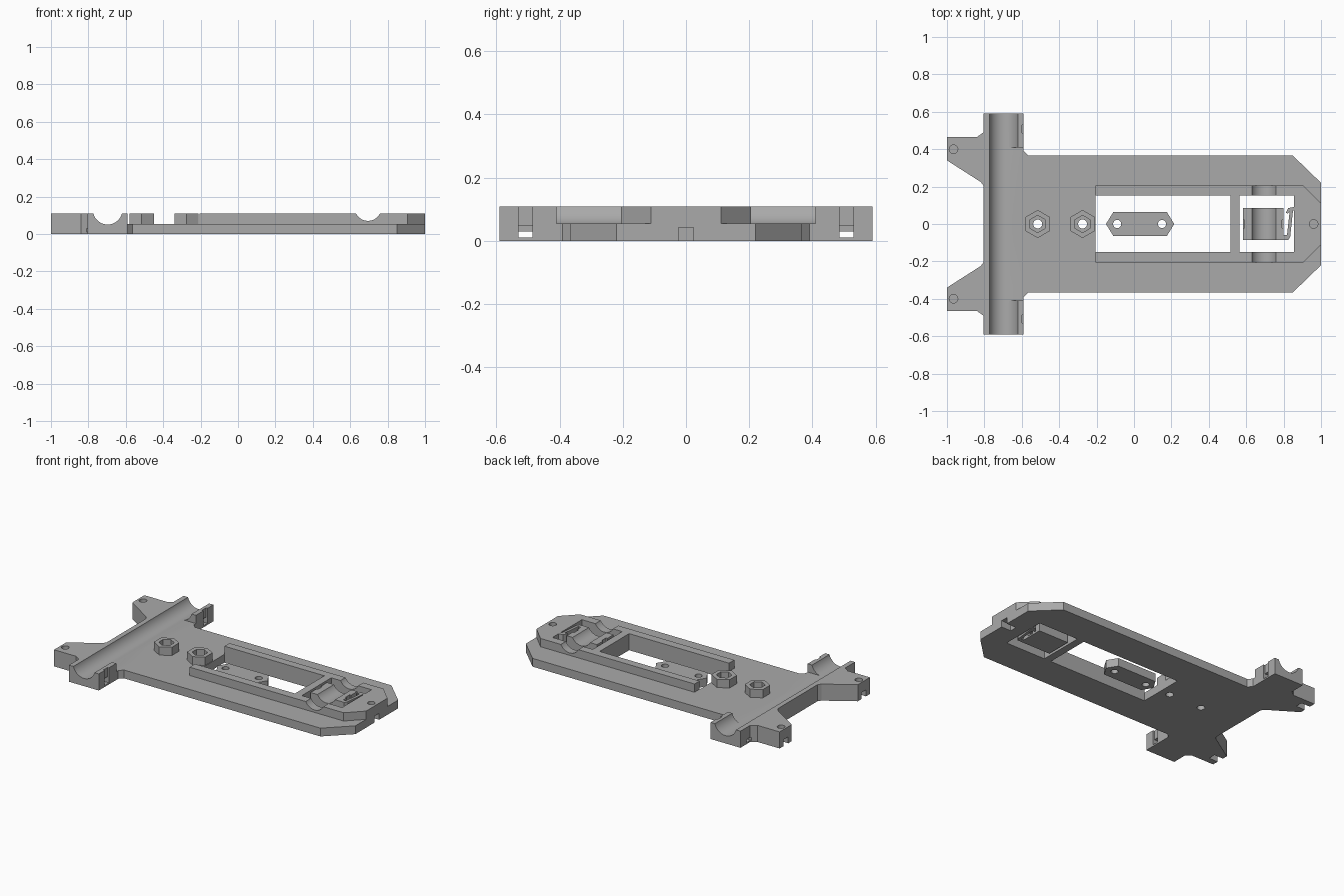
import bpy, bmesh, math
from mathutils import Matrix

if "Cube" in bpy.data.objects:
    bpy.data.objects.remove(bpy.data.objects["Cube"], do_unlink=True)

GREY = bpy.data.materials.new("plain_grey")
GREY.use_nodes = True
GREY.diffuse_color = (0.4, 0.4, 0.4, 1)
GREY.node_tree.nodes["Principled BSDF"].inputs["Base Color"].default_value = (0.4, 0.4, 0.4, 1)

MID, TOP = 0.054, 0.108   # plate surface and overall height
LOW, HIGH = -0.1, 0.3     # reach of through cutters


def prism(name, outline, z0, z1):
    """Extrude a flat outline from z0 to z1."""
    bm = bmesh.new()
    face = bm.faces.new([bm.verts.new((x, y, z0)) for x, y in outline])
    up = bmesh.ops.extrude_face_region(bm, geom=[face])["geom"]
    bmesh.ops.translate(bm, vec=(0, 0, z1 - z0),
                        verts=[v for v in up if isinstance(v, bmesh.types.BMVert)])
    bmesh.ops.recalc_face_normals(bm, faces=bm.faces)
    mesh = bpy.data.meshes.new(name)
    bm.to_mesh(mesh)
    bm.free()
    mesh.materials.append(GREY)
    obj = bpy.data.objects.new(name, mesh)
    bpy.context.collection.objects.link(obj)
    return obj


def box(name, x0, x1, y0, y1, z0, z1):
    return prism(name, [(x0, y0), (x1, y0), (x1, y1), (x0, y1)], z0, z1)


def round_prism(name, x, y, r, z0, z1, sides=24, turn=0.0):
    ring = [turn + 2 * math.pi * i / sides for i in range(sides)]
    return prism(name, [(x + r * math.cos(a), y + r * math.sin(a)) for a in ring], z0, z1)


def trough(x, z, r):
    """Cylinder along y used to cut a rounded channel."""
    obj = round_prism("trough_cutter", 0, 0, r, -1, 1, 64)
    obj.data.transform(Matrix.Translation((x, 0, z)) @ Matrix.Rotation(math.pi / 2, 4, "X"))
    return obj


def combine(target, other, operation="DIFFERENCE"):
    mod = target.modifiers.new("shape", "BOOLEAN")
    mod.operation, mod.solver, mod.object = operation, "EXACT", other
    bpy.context.view_layer.objects.active = target
    bpy.ops.object.modifier_apply(modifier=mod.name)
    bpy.data.objects.remove(other, do_unlink=True)


def mirrored(half):
    """Close an outline given for +y by reflecting it in y."""
    return half + [(x, -y) for x, y in reversed(half)]


# Chassis: low plate, raised rim, axle block and ears fused together
base = prism("chassis_plate", mirrored(
    [(-0.7, 0.39), (-0.59, 0.39), (-0.565, 0.365), (0.85, 0.365), (1, 0.22)]), 0, MID)
combine(base, prism("raised_rim", mirrored(
    [(-0.205, 0.205), (0.905, 0.205), (1, 0.11)]), 0, TOP), "UNION")

axle = box("axle_block", -0.805, -0.59, -0.59, 0.59, 0, TOP)
combine(axle, box("clearance", -0.697, -0.5, -0.41, 0.41, MID, HIGH))
combine(base, axle, "UNION")
for s in (-1, 1):
    ear = [(-0.78, 0.2), (-0.805, 0.205), (-0.82, 0.225), (-1, 0.34), (-1, 0.465),
           (-0.84, 0.465), (-0.805, 0.49), (-0.78, 0.49)]
    combine(base, prism("ear", [(x, s * y) for x, y in ear], 0, TOP), "UNION")

# Axle channel and tie slots at both ends
combine(base, trough(-0.697, 0.129, 0.0788))
for s in (-1, 1):
    y0, y1 = s * 0.5075 - 0.0215, s * 0.5075 + 0.0215
    combine(base, box("tie_tunnel", -0.9, -0.5, y0, y1, 0.01, 0.03))
    combine(base, box("tie_pocket", -0.63, -0.5, y0, y1, 0.01, 0.048))
    combine(base, box("tie_groove", -0.6, -0.5, y0, y1, 0.02, HIGH))

# Large window and seat window, with the cross bar left between them
combine(base, box("main_window", -0.206, 0.515, -0.15, 0.153, LOW, HIGH))
combine(base, box("seat_window", 0.565, 0.855, -0.15, 0.153, LOW, HIGH))
combine(base, trough(0.695, 0.141, 0.0712))

# Blind pin holes with open notches below
for x, y, x0, x1 in ((-0.965, 0.4, -1.1, -0.935), (-0.965, -0.4, -1.1, -0.935),
                     (0.96, 0, 0.93, 1.1)):
    combine(base, round_prism("pin_hole", x, y, 0.023, 0.06, HIGH))
    combine(base, box("notch", x0, x1, y - 0.024, y + 0.024, LOW, 0.042))

# Hexagonal bosses with nut pockets and bolt holes
for x in (-0.515, -0.275):
    turn = math.pi / 6
    combine(base, round_prism("boss", x, 0, 0.075, 0.02, TOP, 6, turn), "UNION")
    combine(base, round_prism("nut_pocket", x, 0, 0.046, 0.035, HIGH, 6, turn))
    combine(base, round_prism("bolt_hole", x, 0, 0.024, LOW, HIGH))

# Loose clamp plate inside the main window
clamp = prism("clamp_plate", mirrored(
    [(-0.11, 0.065), (0.175, 0.065), (0.215, 0.0001)]) + [(-0.15, 0)], 0, MID)
for x in (-0.09, 0.15):
    combine(clamp, round_prism("clamp_hole", x, 0, 0.022, LOW, HIGH))

# Sprung seat with rounded saddle and tie slot
seat = box("saddle_seat", 0.582, 0.8, -0.085, 0.085, 0, TOP)
combine(seat, trough(0.695, 0.141, 0.0712))
combine(seat, box("seat_tunnel", 0.5, 0.9, -0.022, 0.022, 0.01, 0.035))
for x0, x1 in ((0.5, 0.592), (0.79, 0.9)):
    combine(seat, box("seat_groove", x0, x1, -0.022, 0.022, 0.02, HIGH))

# Thin bent spring arm from the seat to the end wall
prism("spring_arm", [(0.795, -0.085), (0.825, -0.085), (0.835, -0.07), (0.85, 0.07),
                     (0.858, 0.075), (0.858, 0.092), (0.825, 0.085), (0.812, 0.06),
                     (0.822, 0.055), (0.832, 0.065), (0.818, -0.06), (0.795, -0.06)], 0, TOP)

# Smooth only the shallow angles of the round channels
bpy.ops.object.select_all(action="DESELECT")
for obj in (base, clamp, seat):
    obj.select_set(True)
bpy.context.view_layer.objects.active = base
bpy.ops.object.shade_smooth_by_angle(angle=math.radians(20))
